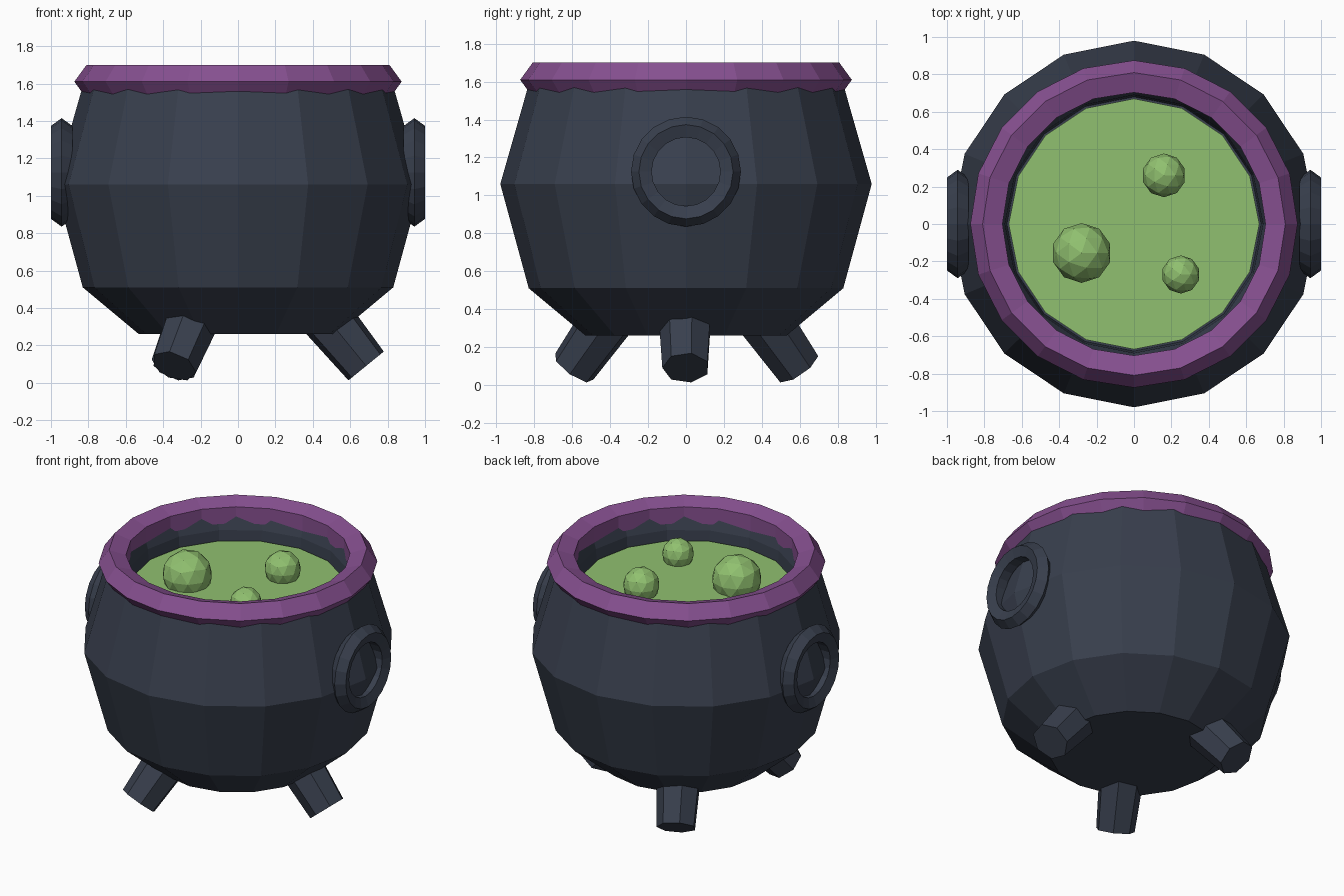
import bpy, bmesh
from math import pi, sin, cos, radians
from mathutils import Vector

if "Cube" in bpy.data.objects:
    bpy.data.objects.remove(bpy.data.objects["Cube"])


def material(name, rgb):
    m = bpy.data.materials.new(name)
    m.diffuse_color = (*rgb, 1)
    m.use_nodes = True
    m.node_tree.nodes["Principled BSDF"].inputs["Base Color"].default_value = m.diffuse_color
    return m


iron = material("dark_iron", (0.04, 0.05, 0.075))
purple = material("purple", (0.24, 0.08, 0.28))
green = material("green", (0.28, 0.53, 0.16))


def finish(name, mat):
    ob = bpy.context.object
    ob.name = name
    ob.data.materials.append(mat)
    return ob


def lathe(name, profile, sides, mat):
    """Revolve (radius, z) points around z and cap both ends."""
    bm = bmesh.new()
    rings = [[bm.verts.new((r * cos(2 * pi * i / sides), r * sin(2 * pi * i / sides), z))
              for i in range(sides)] for r, z in profile]
    for a, b in zip(rings, rings[1:]):
        for i in range(sides):
            j = (i + 1) % sides
            bm.faces.new((a[i], a[j], b[j], b[i]))
    bm.faces.new(rings[0][::-1])
    bm.faces.new(rings[-1])
    bmesh.ops.recalc_face_normals(bm, faces=bm.faces)
    me = bpy.data.meshes.new(name)
    bm.to_mesh(me)
    bm.free()
    ob = bpy.data.objects.new(name, me)
    bpy.context.collection.objects.link(ob)
    me.materials.append(mat)
    return ob


# Pot with inner wall
lathe("pot", [(0.53, 0.26), (0.83, 0.51), (0.98, 1.06), (0.826, 1.60),
              (0.72, 1.61), (0.69, 1.515), (0.68, 1.36)], 16, iron)

# Liquid surface
lathe("liquid", [(0.67, 1.38), (0.67, 1.45)], 16, green)

# Rim
bpy.ops.mesh.primitive_torus_add(location=(0, 0, 1.61), major_segments=20, minor_segments=5,
                                 major_radius=0.78, minor_radius=0.095)
finish("rim", purple)

# Side ring handles
for side, s in (("right", 1), ("left", -1)):
    bpy.ops.mesh.primitive_torus_add(location=(s * 0.943, 0, 1.125), rotation=(0, s * pi / 2, 0),
                                     major_segments=20, minor_segments=5,
                                     major_radius=0.23, minor_radius=0.06)
    finish(side + "_handle", iron)

# Bubbles
for i, (x, y, z, r) in enumerate([(-0.28, -0.155, 1.51, 0.16), (0.16, 0.26, 1.51, 0.117),
                                  (0.25, -0.27, 1.50, 0.102)]):
    bpy.ops.mesh.primitive_ico_sphere_add(subdivisions=2, radius=r, location=(x, y, z))
    finish(f"bubble_{i + 1}", green)

# Splayed tapered legs
tilt, length = radians(39.2), 0.45
for i in range(3):
    a = i * 2 * pi / 3
    rad = 0.685 - sin(tilt) * length / 2
    z = 0.09 + cos(tilt) * length / 2
    bpy.ops.mesh.primitive_cone_add(vertices=7, radius1=0.125, radius2=0.15, depth=length,
                                    location=(rad * cos(a), rad * sin(a), z),
                                    rotation=(0, -tilt, a))
    leg = finish(f"leg_{i + 1}", iron)
    # point one corner of the seven-sided section sideways
    for v in leg.data.vertices:
        v.co = Vector((-v.co.x, -v.co.y, v.co.z))
